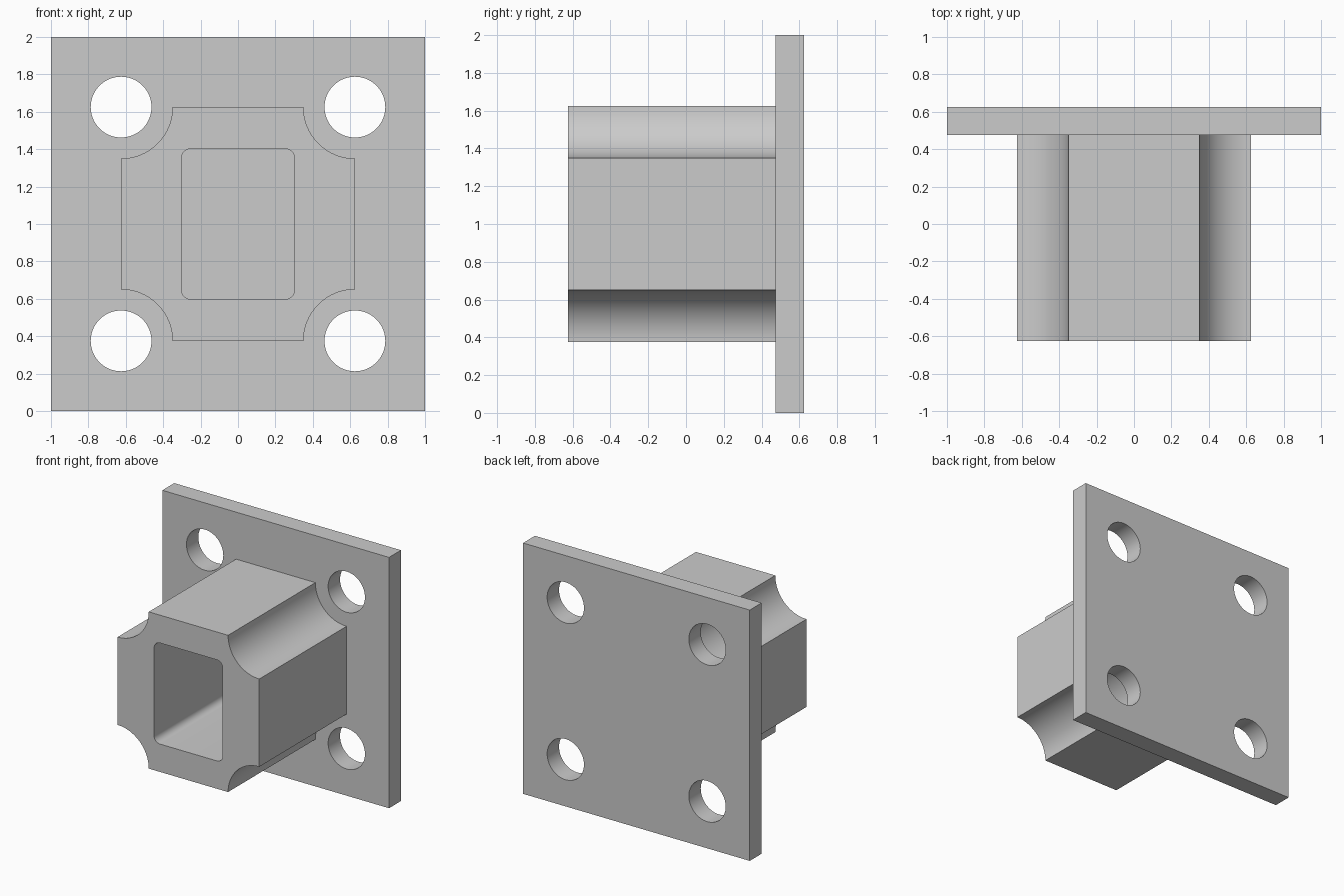
import bpy, bmesh, math
from mathutils import Vector

cube = bpy.data.objects.get("Cube")
if cube:
    bpy.data.objects.remove(cube, do_unlink=True)

# Single light grey material
grey = bpy.data.materials.new("light grey")
grey.use_nodes = True
colour = (0.6, 0.6, 0.6, 1.0)
grey.diffuse_color = colour
grey.node_tree.nodes["Principled BSDF"].inputs["Base Color"].default_value = colour

CZ = 1.0  # height of the common axis


def arc(cx, cz, r, start, end, steps):
    """Points along an arc, angles in degrees."""
    pts = []
    for i in range(steps + 1):
        a = math.radians(start + (end - start) * i / steps)
        pts.append((cx + r * math.cos(a), cz + r * math.sin(a)))
    return pts


def circle(cx, cz, r, steps=64):
    return arc(cx, cz, r, 0, 360, steps)[:-1]


def prism(name, loops, y0, y1):
    """Fill an outline with holes in the XZ plane and extrude it from y0 to y1."""
    bm = bmesh.new()
    edges = []
    for loop in loops:
        verts = [bm.verts.new((x, y0, z)) for x, z in loop]
        edges += [bm.edges.new((v, verts[i - 1])) for i, v in enumerate(verts)]
    bmesh.ops.triangle_fill(bm, edges=edges, use_beauty=True, normal=Vector((0, -1, 0)))
    ext = bmesh.ops.extrude_face_region(bm, geom=bm.faces[:], use_keep_orig=True)
    moved = [g for g in ext["geom"] if isinstance(g, bmesh.types.BMVert)]
    bmesh.ops.translate(bm, verts=moved, vec=(0, y1 - y0, 0))
    bmesh.ops.recalc_face_normals(bm, faces=bm.faces[:])
    mesh = bpy.data.meshes.new(name)
    bm.to_mesh(mesh)
    bm.free()
    mesh.materials.append(grey)
    obj = bpy.data.objects.new(name, mesh)
    bpy.context.collection.objects.link(obj)
    bpy.ops.object.select_all(action='DESELECT')
    obj.select_set(True)
    bpy.context.view_layer.objects.active = obj
    bpy.ops.object.shade_smooth_by_angle(angle=math.radians(30))
    return obj


# Corner directions, counter-clockwise
CORNERS = [(1, 1), (-1, 1), (-1, -1), (1, -1)]

# Square mounting plate with four bolt holes
plate = [(sx, CZ + sz) for sx, sz in CORNERS]
holes = [circle(0.625 * sx, CZ + 0.625 * sz, 0.1625) for sx, sz in CORNERS]
prism("mounting_plate", [plate] + holes, 0.475, 0.625)

# Socket block: scalloped corners around a rounded rectangular pocket
outline, pocket = [], []
for i, (sx, sz) in enumerate(CORNERS):
    turn = 90 * i
    outline += arc(0.625 * sx, CZ + 0.625 * sz, 0.275, 270 + turn, 180 + turn, 24)
    pocket += arc(0.25 * sx, CZ + 0.35 * sz, 0.053, turn, 90 + turn, 8)
prism("socket_block", [outline, pocket], -0.625, 0.475)
